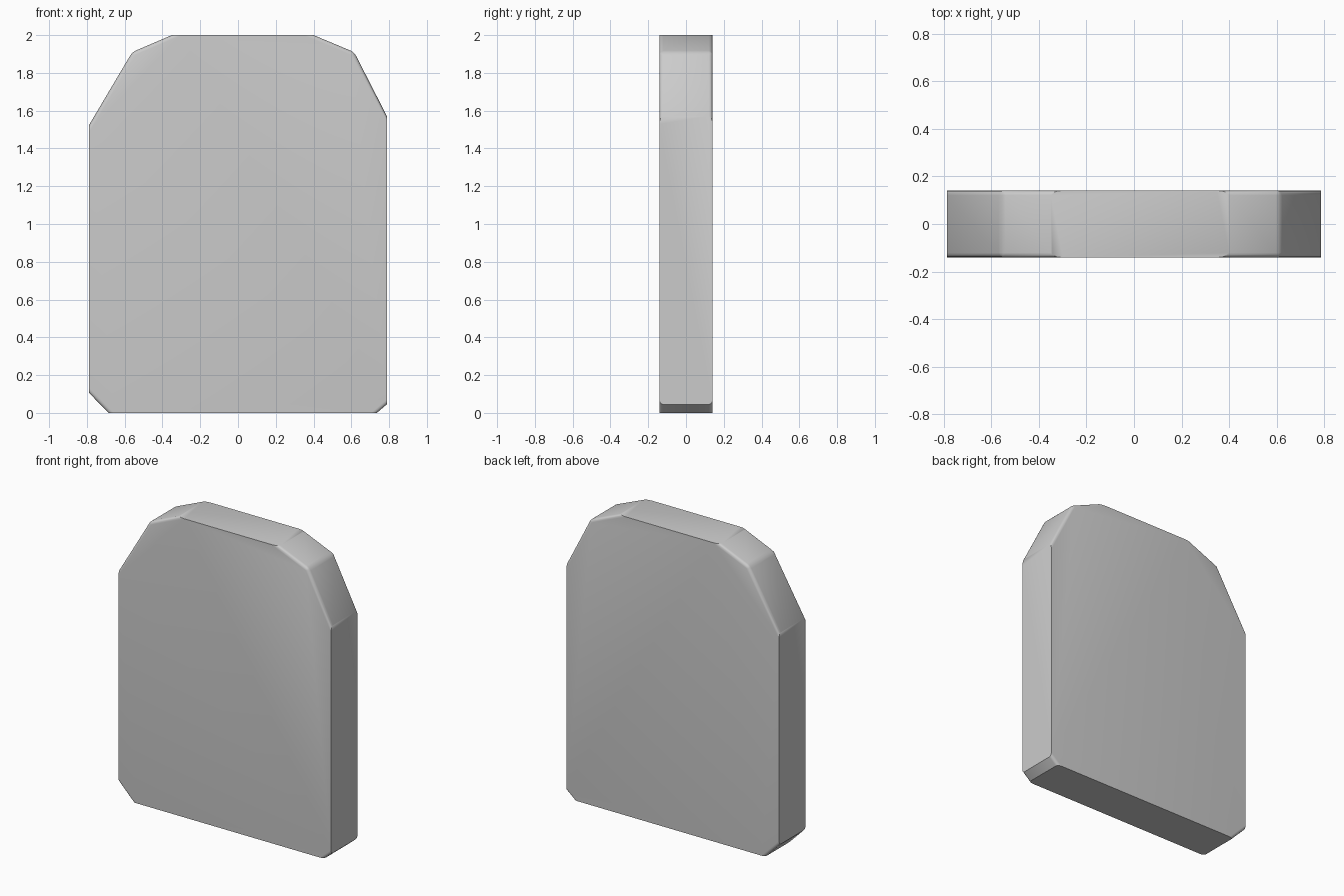
import bpy, bmesh

if "Cube" in bpy.data.objects:
    bpy.data.objects.remove(bpy.data.objects["Cube"])

HALF = 0.141  # half thickness of the slab

# outline of the slab in x, z
outline = [(-0.788, 0.105), (-0.685, 0), (0.735, 0), (0.788, 0.045),
           (0.788, 1.572), (0.615, 1.91), (0.40, 2.0),
           (-0.35, 2.0), (-0.56, 1.91), (-0.788, 1.525)]

bm = bmesh.new()
face = bm.faces.new([bm.verts.new((x, -HALF, z)) for x, z in outline])
ext = bmesh.ops.extrude_face_region(bm, geom=[face])
bmesh.ops.translate(bm, vec=(0, 2 * HALF, 0),
                    verts=[g for g in ext["geom"] if isinstance(g, bmesh.types.BMVert)])
bmesh.ops.recalc_face_normals(bm, faces=bm.faces)

# soften only the rims of the sloping corner cuts and the ridges between them
def sloped(f):
    n = f.normal
    return abs(n.x) > 0.05 and abs(n.z) > 0.05

def flat_face(f):
    return abs(f.normal.y) > 0.9

edges = []
for e in bm.edges:
    slopes = [sloped(f) for f in e.link_faces]
    rim = any(slopes) and any(flat_face(f) for f in e.link_faces)
    if rim or all(slopes):
        edges.append(e)
bmesh.ops.bevel(bm, geom=edges, offset=0.02, segments=3, profile=0.5,
                affect='EDGES', clamp_overlap=True)

mesh = bpy.data.meshes.new("slab")
bm.to_mesh(mesh)
bm.free()
slab = bpy.data.objects.new("slab", mesh)
bpy.context.collection.objects.link(slab)

# smooth shading on the softened rims, crisp straight edges
bpy.context.view_layer.objects.active = slab
slab.select_set(True)
bpy.ops.object.shade_smooth_by_angle(angle=0.6)
